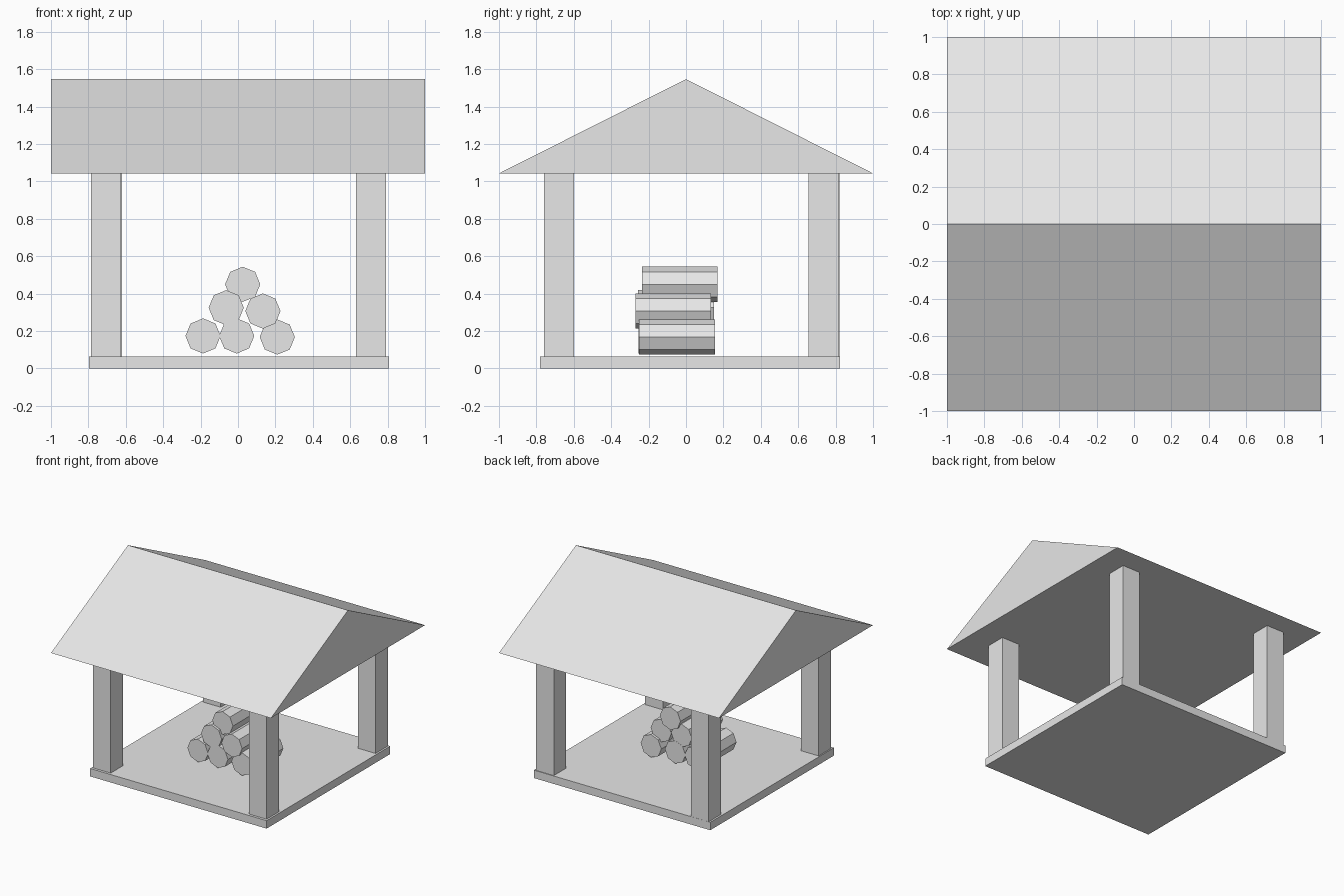
import bpy
import bmesh
import math
from mathutils import Matrix, Vector

cube = bpy.data.objects.get("Cube")
if cube:
    bpy.data.objects.remove(cube, do_unlink=True)

# Single plain grey
grey = bpy.data.materials.new("light_grey")
grey.use_nodes = True
colour = (0.8, 0.8, 0.8, 1)
grey.diffuse_color = colour
grey.node_tree.nodes["Principled BSDF"].inputs["Base Color"].default_value = colour


def finish(name, bm):
    bmesh.ops.recalc_face_normals(bm, faces=bm.faces)
    mesh = bpy.data.meshes.new(name)
    bm.to_mesh(mesh)
    bm.free()
    mesh.materials.append(grey)
    obj = bpy.data.objects.new(name, mesh)
    bpy.context.collection.objects.link(obj)
    return obj


def box(name, centre, size):
    bm = bmesh.new()
    bmesh.ops.create_cube(bm, size=1, matrix=Matrix.Translation(centre) @ Matrix.Diagonal((*size, 1)))
    return finish(name, bm)


def log(name, x, z, y, radius=0.094, length=0.405):
    # Octagonal prism lying along y, with a corner pointing up
    bm = bmesh.new()
    bmesh.ops.create_cone(bm, cap_ends=True, segments=8, radius1=radius, radius2=radius, depth=length)
    top = max(bm.verts, key=lambda v: v.co.x)
    turn = Matrix.Rotation(-math.atan2(top.co.y, top.co.x), 4, "Z")
    place = Matrix.Translation((x, y, z)) @ Matrix.Rotation(math.pi / 2, 4, "X")
    bmesh.ops.transform(bm, matrix=place @ turn, verts=bm.verts)
    return finish(name, bm)


# Floor slab
FLOOR, EAVES, RIDGE = 0.065, 1.043, 1.547
box("floor", (0.005, 0.021, FLOOR / 2), (1.604, 1.604, FLOOR))

# Four corner posts
posts = {
    "front_right_post": (-0.706, -0.679),
    "front_left_post": (0.711, -0.679),
    "back_right_post": (-0.701, 0.741),
    "back_left_post": (0.711, 0.736),
}
for name, (x, y) in posts.items():
    box(name, (x, y, (FLOOR + EAVES) / 2), (0.162, 0.162, EAVES - FLOOR))

# Solid gable roof: triangle extruded along x
bm = bmesh.new()
gable = bm.faces.new([bm.verts.new((-1, y, z)) for y, z in ((-1, EAVES), (1, EAVES), (0, RIDGE))])
ext = bmesh.ops.extrude_face_region(bm, geom=[gable], use_keep_orig=True)
moved = [g for g in ext["geom"] if isinstance(g, bmesh.types.BMVert)]
bmesh.ops.translate(bm, vec=Vector((2, 0, 0)), verts=moved)
finish("roof", bm)

# Stacked logs: x, z, y
stack = {
    "bottom_right_log": (-0.187, 0.174, -0.052),
    "bottom_middle_log": (-0.007, 0.174, -0.052),
    "bottom_left_log": (0.21, 0.168, -0.048),
    "middle_right_log": (-0.063, 0.325, -0.053),
    "middle_left_log": (0.133, 0.307, -0.068),
    "top_log": (0.025, 0.45, -0.033),
}
for name, spot in stack.items():
    log(name, *spot)
